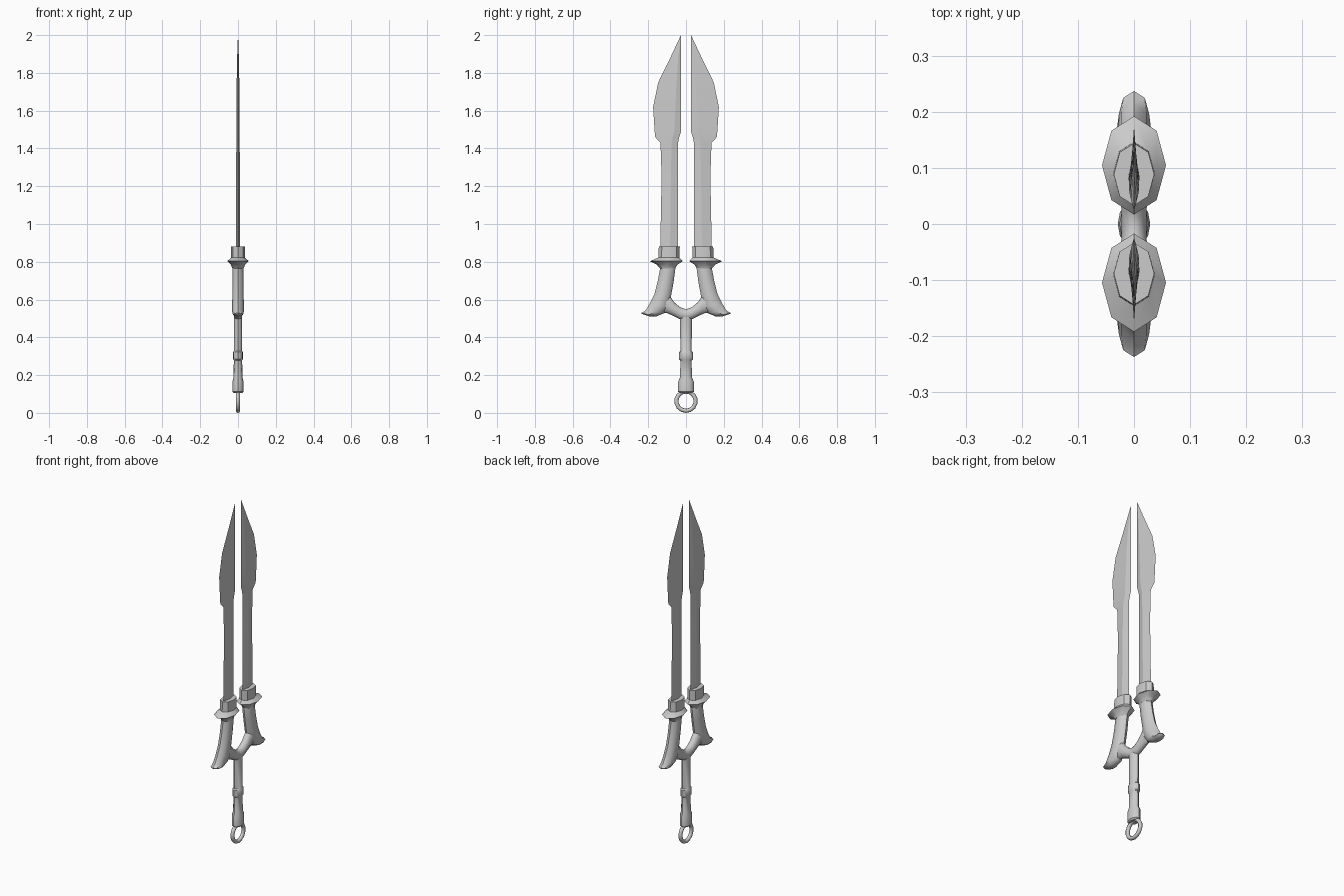
import bpy
import bmesh
import math

cube = bpy.data.objects.get("Cube")
if cube:
    bpy.data.objects.remove(cube, do_unlink=True)

# One plain grey for everything
steel = bpy.data.materials.new("grey_steel")
steel.use_nodes = True
GREY = (0.6, 0.6, 0.6, 1.0)
steel.diffuse_color = GREY
steel.node_tree.nodes["Principled BSDF"].inputs["Base Color"].default_value = GREY


def finish(obj, angle):
    obj.data.materials.append(steel)
    bpy.ops.object.select_all(action='DESELECT')
    obj.select_set(True)
    bpy.context.view_layer.objects.active = obj
    bpy.ops.object.shade_smooth_by_angle(angle=math.radians(angle))


def loft(name, rings, angle=35, mirror=False, caps=(True, True)):
    """Skin a list of rings that all have the same number of points."""
    bm = bmesh.new()
    loops = [[bm.verts.new(p) for p in ring] for ring in rings]
    n = len(rings[0])
    for a, b in zip(loops, loops[1:]):
        for i in range(n):
            j = (i + 1) % n
            bm.faces.new((a[i], a[j], b[j], b[i]))
    if caps[0]:
        bm.faces.new(loops[0][::-1])
    if caps[1]:
        bm.faces.new(loops[-1])
    if mirror:
        other = bmesh.ops.duplicate(bm, geom=bm.verts[:] + bm.edges[:] + bm.faces[:])
        for v in other["geom"]:
            if isinstance(v, bmesh.types.BMVert):
                v.co.y = -v.co.y
    bmesh.ops.remove_doubles(bm, verts=bm.verts[:], dist=0.0002)
    bmesh.ops.recalc_face_normals(bm, faces=bm.faces[:])
    mesh = bpy.data.meshes.new(name)
    bm.to_mesh(mesh)
    bm.free()
    obj = bpy.data.objects.new(name, mesh)
    bpy.context.collection.objects.link(obj)
    finish(obj, angle)
    return obj


def oval(p, q, depth, sides=8):
    """Elliptical ring spanning the (y, z) points p and q, depth wide in x."""
    ring = []
    for i in range(sides):
        a = 2 * math.pi * i / sides
        t = (1 + math.cos(a)) / 2
        ring.append((depth * math.sin(a),
                     q[0] + (p[0] - q[0]) * t,
                     q[1] + (p[1] - q[1]) * t))
    return ring


# Twin blades: height, inner edge, ridge, outer edge, half thickness
blade = [
    (0.84, 0.042, 0.085, 0.137, 0.010),
    (1.05, 0.042, 0.082, 0.133, 0.010),
    (1.25, 0.042, 0.080, 0.129, 0.010),
    (1.43, 0.042, 0.076, 0.135, 0.009),
    (1.46, 0.036, 0.070, 0.163, 0.009),
    (1.49, 0.026, 0.062, 0.166, 0.009),
    (1.62, 0.026, 0.056, 0.174, 0.008),
    (1.75, 0.026, 0.050, 0.147, 0.007),
    (1.87, 0.026, 0.042, 0.088, 0.005),
    (2.00, 0.0258, 0.0262, 0.0268, 0.0004),
]
loft("twin_blades",
     [[(0, i, z), (t, r, z), (0, o, z), (-t, r, z)] for z, i, r, o, t in blade],
     angle=5, mirror=True)

# Collars with a sharp flange under each blade
collar = [
    (0.765, 0.058, 0.138, 0.030),
    (0.785, 0.045, 0.155, 0.038),
    (0.803, 0.017, 0.192, 0.057),
    (0.822, 0.034, 0.146, 0.037),
    (0.880, 0.033, 0.144, 0.036),
]
loft("blade_collars",
     [oval((o, z), (i, z), d) for z, i, o, d in collar], mirror=True)

# Curved arms with a flared, pointed foot
arm = [
    ((0.136, 0.790), (0.060, 0.790), 0.029),
    ((0.138, 0.760), (0.056, 0.765), 0.029),
    ((0.150, 0.695), (0.066, 0.690), 0.029),
    ((0.167, 0.630), (0.080, 0.615), 0.030),
    ((0.190, 0.582), (0.088, 0.560), 0.031),
    ((0.214, 0.542), (0.115, 0.528), 0.031),
    ((0.237, 0.529), (0.156, 0.511), 0.027),
    ((0.234, 0.524), (0.195, 0.511), 0.015),
]
loft("side_arms", [oval(p, q, d) for p, q, d in arm], angle=45, mirror=True)

# Fork joining the arms to the grip
fork = [
    ((0.105, 0.635), (0.130, 0.530), 0.024),
    ((0.081, 0.612), (0.105, 0.530), 0.025),
    ((0.060, 0.583), (0.072, 0.516), 0.025),
    ((0.032, 0.560), (0.036, 0.498), 0.024),
    ((0.000, 0.548), (0.000, 0.485), 0.023),
]
loft("fork_bridge", [oval(p, q, d, 10) for p, q, d in fork],
     angle=50, mirror=True, caps=(True, False))

# Grip with a middle band and a thick end cap: height, half y, half x
grip = [
    (0.104, 0.030, 0.022),
    (0.112, 0.042, 0.029),
    (0.165, 0.042, 0.029),
    (0.188, 0.031, 0.024),
    (0.278, 0.030, 0.022),
    (0.284, 0.037, 0.026),
    (0.322, 0.037, 0.026),
    (0.328, 0.030, 0.022),
    (0.480, 0.031, 0.022),
    (0.525, 0.031, 0.022),
]
loft("grip", [oval((w, z), (-w, z), d, 12) for z, w, d in grip])

# Ring hanging from the end of the grip
bpy.ops.mesh.primitive_torus_add(
    major_segments=14, minor_segments=8, major_radius=0.051, minor_radius=0.011,
    location=(0, 0, 0.062), rotation=(0, math.pi / 2, 0))
ring = bpy.context.object
ring.name = "end_ring"
finish(ring, 60)
